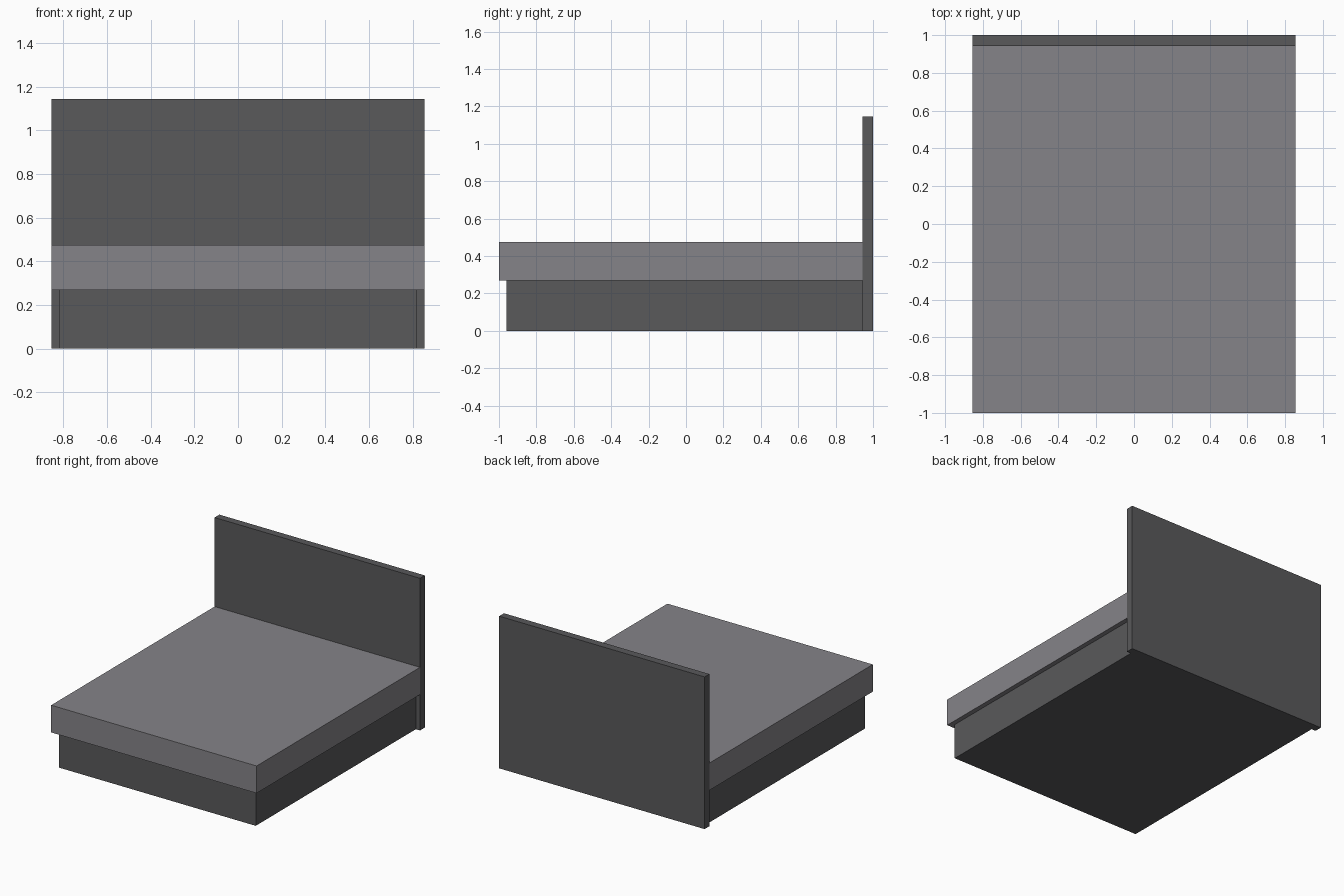
import bpy

cube = bpy.data.objects.get("Cube")
if cube:
    bpy.data.objects.remove(cube, do_unlink=True)


def material(name, rgb):
    mat = bpy.data.materials.new(name)
    mat.use_nodes = True
    colour = (*rgb, 1.0)
    mat.diffuse_color = colour
    mat.node_tree.nodes["Principled BSDF"].inputs["Base Color"].default_value = colour
    return mat


def box(name, low, high, mat):
    """Axis-aligned box between two opposite corners."""
    centre = [(a + b) / 2 for a, b in zip(low, high)]
    size = [b - a for a, b in zip(low, high)]
    bpy.ops.mesh.primitive_cube_add(size=1, location=centre)
    obj = bpy.context.object
    obj.name = obj.data.name = name
    obj.scale = size
    bpy.ops.object.transform_apply(location=False, rotation=False, scale=True)
    obj.data.materials.append(mat)
    return obj


frame_grey = material("dark grey", (0.10, 0.10, 0.104))
fabric_grey = material("light grey", (0.235, 0.23, 0.247))

HALF_WIDTH = 0.855
BASE_TOP = 0.27
BOARD_FRONT = 0.943

# Recessed plinth, overhanging mattress, full-height headboard
box("bed_base", (-0.82, -0.96, 0), (0.82, BOARD_FRONT, BASE_TOP), frame_grey)
box("mattress", (-HALF_WIDTH, -1, BASE_TOP), (HALF_WIDTH, BOARD_FRONT, 0.475), fabric_grey)
box("headboard", (-HALF_WIDTH, BOARD_FRONT, 0), (HALF_WIDTH, 1, 1.145), frame_grey)
